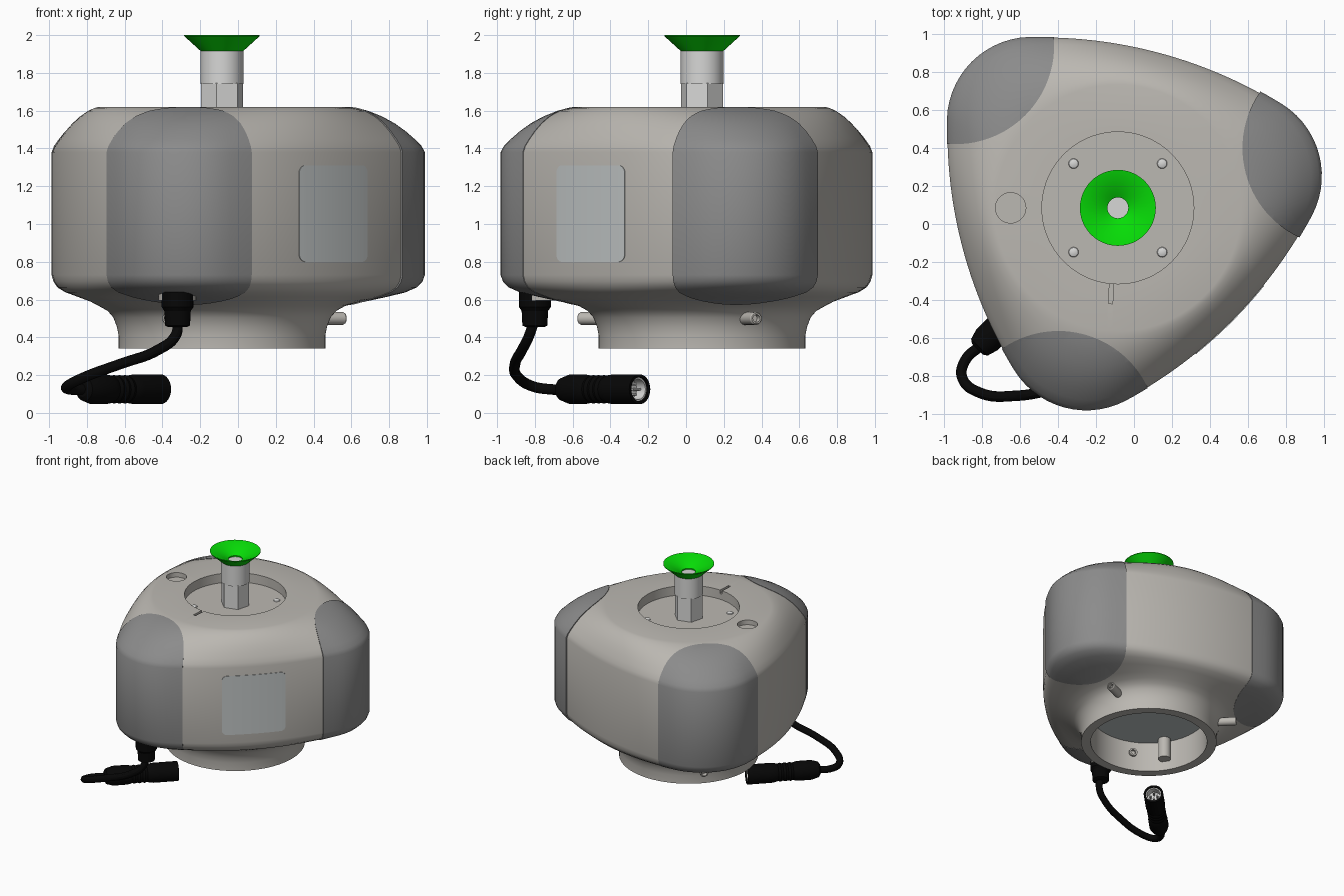
import bpy, bmesh, math
from mathutils import Vector

if "Cube" in bpy.data.objects:
    bpy.data.objects.remove(bpy.data.objects["Cube"])

CENTRE = Vector((-0.085, 0.085, 0))
CORNERS = (15, 135, 255)
SEGMENTS = 144
UP = Vector((0, 0, 1))


def material(name, colour):
    m = bpy.data.materials.new(name)
    m.use_nodes = True
    m.diffuse_color = (*colour, 1)
    m.node_tree.nodes["Principled BSDF"].inputs["Base Color"].default_value = (*colour, 1)
    return m


SHELL = material("warm grey shell", (0.5, 0.48, 0.445))
GUARD = material("dark grey guard", (0.26, 0.26, 0.26))
METAL = material("light metal", (0.68, 0.68, 0.67))
LABEL = material("label grey", (0.55, 0.58, 0.58))
PLATE = material("plate grey", (0.52, 0.56, 0.56))
GREEN = material("bright green", (0.002, 0.72, 0.002))
BLACK = material("black rubber", (0.002, 0.002, 0.002))


def finish(bm, name, mat=None, loc=(0, 0, 0), axis=UP):
    bmesh.ops.recalc_face_normals(bm, faces=bm.faces)
    mesh = bpy.data.meshes.new(name)
    bm.to_mesh(mesh)
    bm.free()
    ob = bpy.data.objects.new(name, mesh)
    bpy.context.collection.objects.link(ob)
    ob.location = loc
    ob.rotation_euler = UP.rotation_difference(axis).to_euler()
    if mat:
        mesh.materials.append(mat)
    return ob


def activate(ob):
    bpy.ops.object.select_all(action='DESELECT')
    ob.select_set(True)
    bpy.context.view_layer.objects.active = ob


def smooth(ob):
    activate(ob)
    bpy.ops.object.shade_smooth_by_angle(angle=math.radians(30))


def polar(r, degrees, z=0):
    a = math.radians(degrees)
    return Vector((r * math.cos(a), r * math.sin(a), z))


def outline(degrees):
    """Radius of the rounded triangle: three wide arcs joined by corner arcs."""
    phi = abs((degrees - CORNERS[0] + 60) % 120 - 60)
    if phi < 17.6:
        c, rad, off = 0.641, 0.444, phi
    else:
        c, rad, off = -1.555, 2.4, 60 - phi
    p = c * math.cos(math.radians(off))
    return p + math.sqrt(rad * rad - c * c + p * p)


def loft(rings, grow=0.0):
    """Rings are (blend to circle, circle radius, height)."""
    bm = bmesh.new()
    loops = []
    for t, r, z in rings:
        loop = []
        for i in range(SEGMENTS):
            a = 360 * i / SEGMENTS
            loop.append(bm.verts.new(polar((outline(a) + grow) * (1 - t) + r * t, a, z)))
        loops.append(loop)
    for a, b in zip(loops, loops[1:]):
        for i in range(SEGMENTS):
            j = (i + 1) % SEGMENTS
            bm.faces.new((a[i], a[j], b[j], b[i]))
    bm.faces.new(loops[0])
    bm.faces.new(loops[-1])
    return bm


def lathe(name, profile, mat, loc=(0, 0, 0), axis=UP, sides=48, turn=0):
    """Spin (radius, height) points, closing both ends with flat faces."""
    bm = bmesh.new()
    loops = [[bm.verts.new(polar(r, turn + 360 * i / sides, z)) for i in range(sides)]
             for r, z in profile]
    for a, b in zip(loops, loops[1:]):
        for i in range(sides):
            j = (i + 1) % sides
            bm.faces.new((a[i], a[j], b[j], b[i]))
    bm.faces.new(loops[0])
    bm.faces.new(loops[-1])
    ob = finish(bm, name, mat, loc, axis)
    smooth(ob)
    return ob


def rounded_box(name, size, loc, degrees, radius):
    """Box with its four edges along local x rounded."""
    bm = bmesh.new()
    bmesh.ops.create_cube(bm, size=1)
    bmesh.ops.scale(bm, vec=size, verts=bm.verts)
    if radius:
        edges = [e for e in bm.edges if abs(e.verts[0].co.x - e.verts[1].co.x) > size[0] / 2]
        bmesh.ops.bevel(bm, geom=edges, offset=radius, segments=6, affect='EDGES', profile=0.5)
    ob = finish(bm, name, None, loc)
    ob.rotation_euler = (0, 0, math.radians(degrees))
    return ob


def cut(ob, cutter, operation):
    mod = ob.modifiers.new("cut", 'BOOLEAN')
    mod.operation, mod.solver, mod.object = operation, 'EXACT', cutter
    bpy.context.view_layer.update()
    activate(ob)
    bpy.ops.object.modifier_apply(modifier=mod.name)
    bpy.data.objects.remove(cutter)


# Housing: rounded triangle wall flowing into a round top and neck
FLAT = 0.65
UPPER = [(1, 1.62), (0.88, 1.614), (0.72, 1.597), (0.54, 1.568), (0.38, 1.532),
         (0.24, 1.49), (0.13, 1.45), (0.04, 1.412), (0, 1.38)]
LOWER = [(0, 0.73), (0.03, 0.695), (0.1, 0.665), (0.25, 0.638), (0.5, 0.614),
         (0.8, 0.588), (1, 0.565)]


def wall(g=0.0):
    return ([(t, FLAT, z + g * t) for t, z in UPPER]
            + [(t, FLAT, z - g * t) for t, z in LOWER])


FLOOR = 1.54
top_well = [(1, 0.4, FLOOR), (1, 0.4, 1.62)]
neck = [(1, r, z) for r, z in ((0.605, 0.54), (0.575, 0.505), (0.556, 0.455), (0.547, 0.41),
                               (0.547, 0.34), (0.47, 0.34), (0.47, 0.61))]
housing = finish(loft(top_well + wall() + neck), "housing", SHELL, CENTRE)
cut(housing, lathe("port_cutter", [(0.08, 1.58), (0.08, 1.7)], None,
                   CENTRE + Vector((-0.565, 0, 0))), 'DIFFERENCE')
cut(housing, rounded_box("slot_cutter", (0.022, 0.14, 0.1), (-0.12, -0.35, 1.64), -3, 0),
    'DIFFERENCE')
smooth(housing)

# Corner guards
GROW = 0.004
for n, a in enumerate(CORNERS):
    guard = finish(loft(wall(GROW), GROW), f"corner_guard_{n + 1}", GUARD, CENTRE)
    cut(guard, lathe("guard_cutter", [(0.52, 0.3), (0.52, 1.9)], None,
                     CENTRE + polar(1.21, a), sides=96), 'INTERSECT')
    if n == 0:
        guard.location += polar(0.008, a)
    smooth(guard)

# Side label following the wall
label = finish(loft(wall(), GROW), "side_label", LABEL, CENTRE)
cut(label, rounded_box("label_cutter", (0.08, 0.51, 0.51), CENTRE + polar(0.86, 315, 1.055),
                       315, 0.04), 'INTERSECT')
smooth(label)

# Neck interior and locking pins
lathe("neck_plate", [(0.469, 0.6), (0.469, 0.612)], PLATE, CENTRE)
lathe("neck_post", [(0.05, 0.42), (0.05, 0.605)], SHELL, CENTRE + polar(0.43, 213), sides=24)
for n, a in enumerate((24, 135, 246)):
    lathe(f"locking_pin_{n + 1}",
          [(0.02, 0.04), (0.02, 0), (0.034, 0), (0.034, 0.25), (0.028, 0.26),
           (0.02, 0.26), (0.02, 0.22)],
          SHELL, CENTRE + polar(0.45, a, 0.5), polar(1, a), 24)

# Screws in the top well
for n in range(4):
    lathe(f"well_screw_{n + 1}", [(0.027, 0), (0.024, 0.006), (0.012, 0.011)], METAL,
          CENTRE + polar(0.33, 45 + 90 * n, FLOOR), sides=16)

# Suction tool
lathe("hex_fitting", [(0.116, FLOOR), (0.116, 1.745), (0.108, 1.752)], METAL, CENTRE,
      sides=6, turn=15)
lathe("tool_stem", [(0.113, 1.74), (0.113, 1.92)], METAL, CENTRE)
lathe("suction_cup", [(0.055, 1.91), (0.112, 1.915), (0.2, 1.995), (0.2, 2.0), (0.194, 2.0),
                      (0.08, 1.945), (0.055, 1.93), (0.055, 1.912)], GREEN, CENTRE)

# Cable with strain relief
ENTRY = Vector((-0.32, -0.8, 0))
lathe("cable_gland", [(0.1, 0.595), (0.1, 0.64)], SHELL, ENTRY + Vector((0, 0.04, 0)), sides=24)
lathe("strain_relief", [(0.05, 0.455), (0.066, 0.462), (0.07, 0.54), (0.084, 0.56),
                        (0.084, 0.64)], BLACK, ENTRY, sides=24)
path = [(-0.32, -0.8, 0.5), (-0.33, -0.83, 0.41), (-0.43, -0.87, 0.33), (-0.62, -0.905, 0.26),
        (-0.81, -0.89, 0.19), (-0.905, -0.81, 0.14), (-0.89, -0.72, 0.125), (-0.8, -0.635, 0.125)]
curve = bpy.data.curves.new("cable", 'CURVE')
curve.dimensions = '3D'
curve.bevel_depth = 0.028
curve.bevel_resolution = 4
curve.use_fill_caps = True
spline = curve.splines.new('BEZIER')
spline.bezier_points.add(len(path) - 1)
for p, co in zip(spline.bezier_points, path):
    p.co = co
    p.handle_left_type = p.handle_right_type = 'AUTO'
cable = bpy.data.objects.new("cable", curve)
bpy.context.collection.objects.link(cable)
curve.materials.append(BLACK)
activate(cable)
bpy.ops.object.convert(target='MESH')
smooth(bpy.context.object)

# Plug at the cable end, with a ribbed waist and an open socket
START, ALONG, LENGTH = Vector((-0.825, -0.66, 0.125)), Vector((1, 1, 0)), 0.587
ribs = [(0.068 if i % 2 else 0.075, 0.2 + 0.02 * i) for i in range(9)]
lathe("plug_body", [(0.04, 0), (0.062, 0.015), (0.078, 0.07), (0.078, 0.18)] + ribs
      + [(0.079, 0.39), (0.079, LENGTH), (0.064, LENGTH), (0.064, LENGTH - 0.1)],
      BLACK, START, ALONG, 32)
lathe("plug_socket", [(0.063, 0.48), (0.063, 0.575), (0.054, 0.575), (0.054, 0.51)],
      METAL, START, ALONG, 32)
for n in range(4):
    side = Vector((-1, 1, 0)).normalized() * math.cos(n * math.pi / 2)
    up = UP * math.sin(n * math.pi / 2)
    lathe(f"plug_contact_{n + 1}", [(0.008, 0.5), (0.008, 0.56)], METAL,
          START + 0.028 * (side + up), ALONG, 10)
